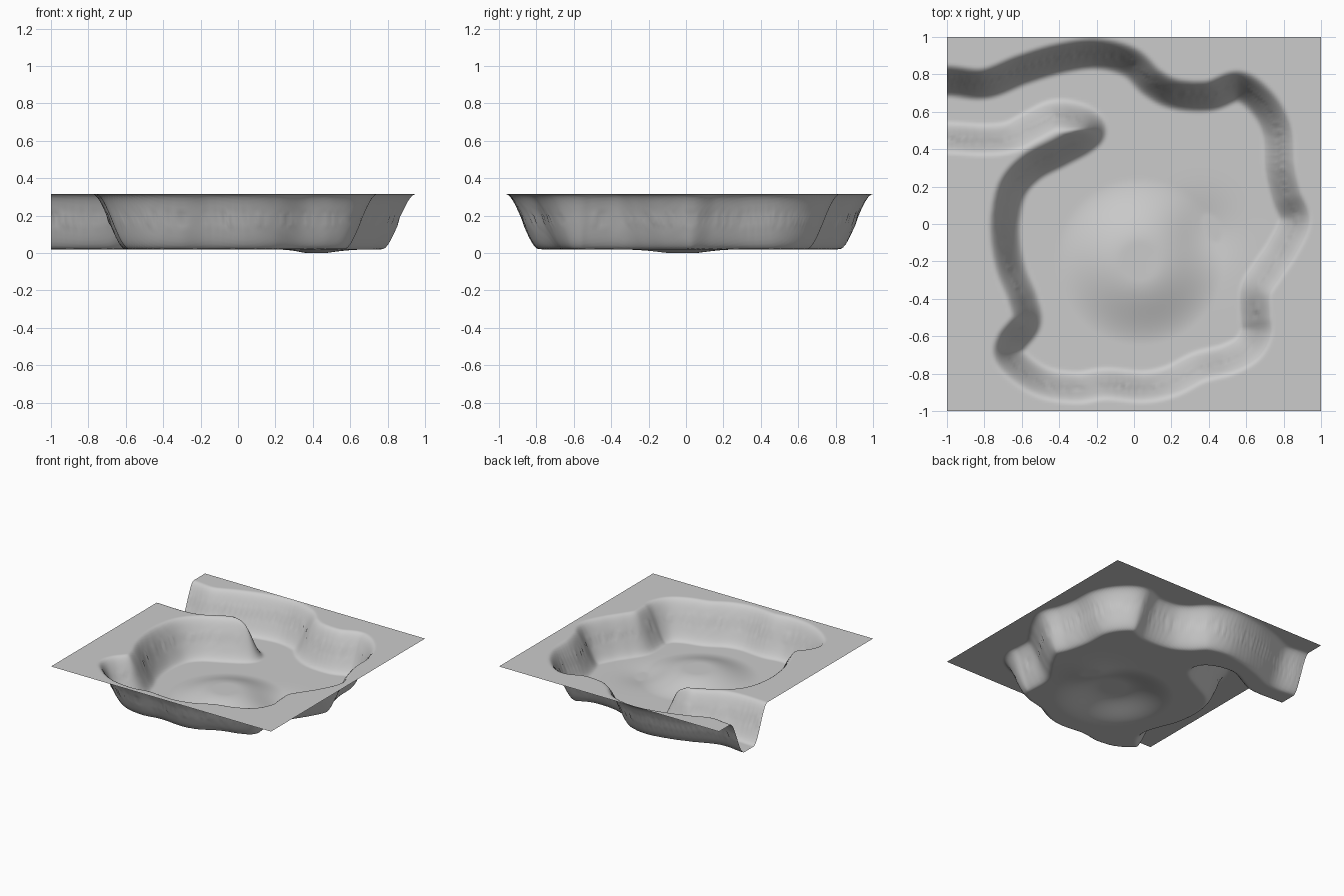
import bpy, math
from mathutils import Vector, kdtree

if "Cube" in bpy.data.objects:
    bpy.data.objects.remove(bpy.data.objects["Cube"])

RIM, FLOOR, N = 0.315, 0.02, 150

# Mid-line of the basin wall, clockwise from the west channel
outline = [(-1.3, .77), (-1, .77), (-.8, .755), (-.6, .83), (-.4, .89), (-.2, .915),
           (-.02, .87), (.1, .76), (.22, .70), (.4, .69), (.56, .74), (.69, .65),
           (.77, .5), (.785, .3), (.82, .15), (.865, .02), (.80, -.13), (.72, -.25),
           (.655, -.36), (.655, -.5), (.66, -.58), (.61, -.67), (.5, -.73), (.35, -.77),
           (.2, -.845), (.05, -.875), (-.15, -.86), (-.3, -.88), (-.46, -.86),
           (-.58, -.8), (-.67, -.71), (-.66, -.63), (-.58, -.52), (-.6, -.4),
           (-.66, -.25), (-.69, -.1), (-.69, .05), (-.65, .2), (-.55, .31),
           (-.4, .39), (-.28, .455), (-.235, .505), (-.29, .555), (-.42, .575),
           (-.55, .515), (-.66, .46), (-.8, .445), (-1, .455), (-1.3, .455)]


def smooth_closed(pts, steps=10):
    p, out = [Vector(q) for q in pts], []
    n = len(p)
    for i in range(n):
        a, b, c, d = p[i - 1], p[i], p[(i + 1) % n], p[(i + 2) % n]
        for k in range(steps):
            t = k / steps
            out.append(0.5 * (2 * b + (c - a) * t + (2 * a - 5 * b + 4 * c - d) * t * t
                              + (3 * b - a - 3 * c + d) * t ** 3))
    return out


def smoothstep(a, b, x):
    t = min(1, max(0, (x - a) / (b - a)))
    return t * t * (3 - 2 * t)


# The opening at x = -1.3 lies outside the tile
curve = smooth_closed(outline)
tree = kdtree.KDTree(len(curve))
for i, p in enumerate(curve):
    tree.insert((p.x, p.y, 0), i)
tree.balance()


def crossings(y):
    return [a.x + (y - a.y) / (b.y - a.y) * (b.x - a.x)
            for a, b in zip(curve, curve[1:] + curve[:1]) if (a.y > y) != (b.y > y)]


def height(x, y, cross):
    d = tree.find((x, y, 0))[2]
    if sum(c > x for c in cross) % 2 == 0:
        d = -d
    # low mound and shallow dip in the basin floor
    mound = 0.08 * smoothstep(.45, .1, math.hypot(x - .03, y + .2))
    dip = 0.028 * math.exp(-((x - .37) ** 2 + (y + .04) ** 2) / .03)
    floor = FLOOR + mound - dip
    return max(0, RIM + (floor - RIM) * smoothstep(-.085, .095, d))


# Terrain tile as an open height-field sheet
verts = []
for j in range(N + 1):
    y = -1 + 2 * j / N
    cross = crossings(y)
    for i in range(N + 1):
        x = -1 + 2 * i / N
        verts.append((x, y, height(x, y, cross)))
faces = [(j * (N + 1) + i, j * (N + 1) + i + 1, (j + 1) * (N + 1) + i + 1, (j + 1) * (N + 1) + i)
         for j in range(N) for i in range(N)]
mesh = bpy.data.meshes.new("terrain_basin")
mesh.from_pydata(verts, [], faces)
mesh.shade_smooth()
terrain = bpy.data.objects.new("terrain_basin", mesh)
bpy.context.collection.objects.link(terrain)
